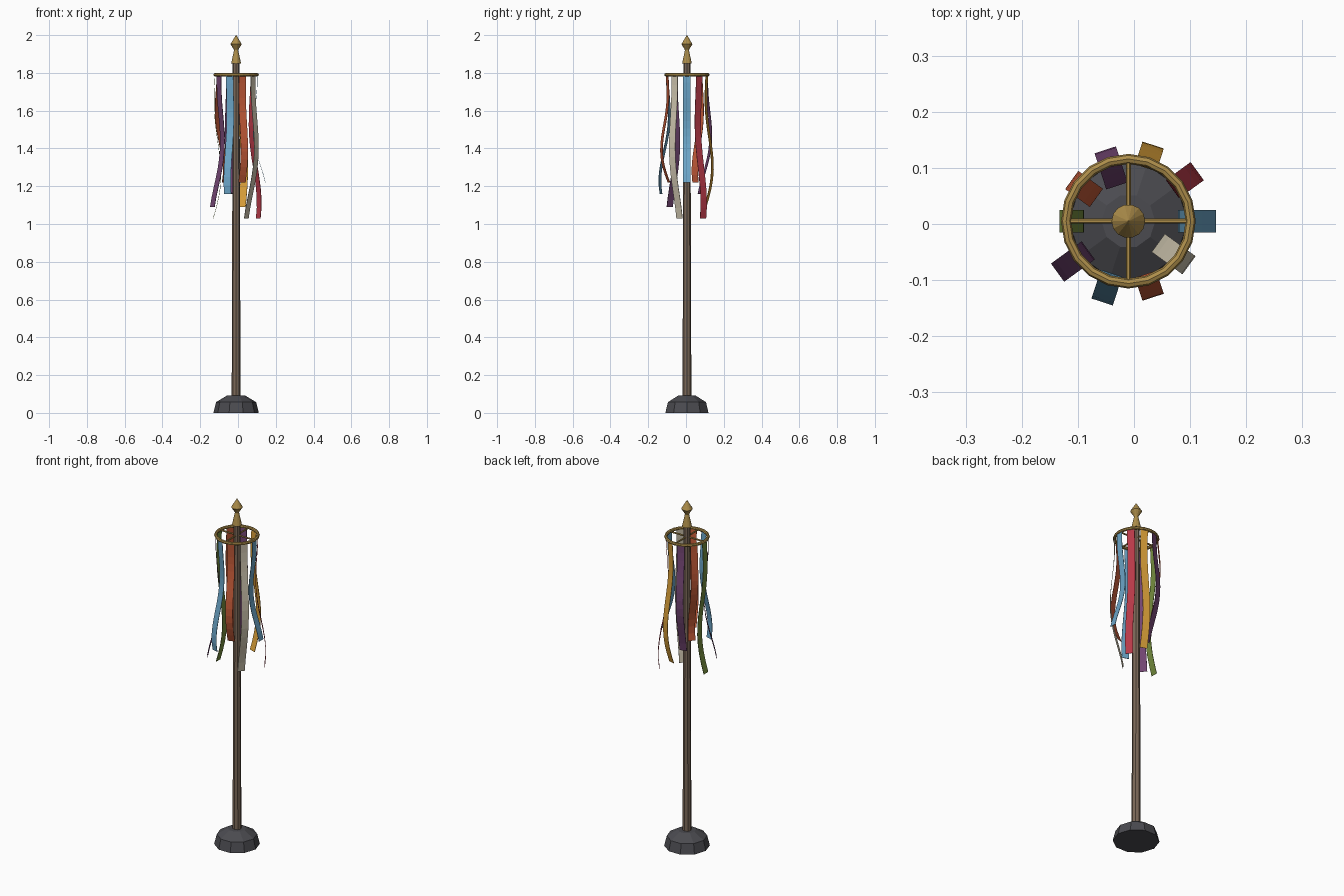
import bpy, bmesh, math
from math import cos, sin, pi, radians

if "Cube" in bpy.data.objects:
    bpy.data.objects.remove(bpy.data.objects["Cube"])

CX, CY = -0.01, 0.005      # pole axis
RING_R, RING_Z = 0.111, 1.79


def material(name, rgb):
    m = bpy.data.materials.new(name)
    m.use_nodes = True
    m.diffuse_color = (*rgb, 1)
    m.node_tree.nodes["Principled BSDF"].inputs["Base Color"].default_value = (*rgb, 1)
    return m


brass = material("brass", (0.42, 0.27, 0.07))
stone = material("dark_stone", (0.07, 0.07, 0.08))
wood = material("brown_wood", (0.20, 0.14, 0.098))
blue = material("sky_blue", (0.15, 0.38, 0.58))
red = material("crimson", (0.48, 0.042, 0.065))
yellow = material("golden_yellow", (0.68, 0.34, 0.04))
purple = material("plum", (0.17, 0.06, 0.17))
orange = material("rust_orange", (0.53, 0.10, 0.038))
green = material("olive_green", (0.18, 0.27, 0.05))
cream = material("cream", (0.62, 0.56, 0.43))


def make_object(name, bm, mat):
    bmesh.ops.recalc_face_normals(bm, faces=bm.faces)
    mesh = bpy.data.meshes.new(name)
    bm.to_mesh(mesh)
    bm.free()
    mesh.materials.append(mat)
    ob = bpy.data.objects.new(name, mesh)
    ob.location = (CX, CY, 0)
    bpy.context.collection.objects.link(ob)
    return ob


def turned(name, profile, sides, mat):
    """Stack of regular polygons through (radius, z) points, capped."""
    bm = bmesh.new()
    rows = [[bm.verts.new((r * cos(2 * pi * i / sides), r * sin(2 * pi * i / sides), z))
             for i in range(sides)] for r, z in profile]
    for a, b in zip(rows, rows[1:]):
        for i in range(sides):
            j = (i + 1) % sides
            bm.faces.new((a[i], a[j], b[j], b[i]))
    bm.faces.new(rows[0])
    bm.faces.new(rows[-1])
    return make_object(name, bm, mat)


# Stand, pole and finial
turned("base", [(0.12, 0), (0.106, 0.057), (0.048, 0.092)], 10, stone)
turned("pole", [(0.0235, 0.08), (0.018, 1.86)], 8, wood)
turned("finial", [(0.026, 1.85), (0.024, 1.86), (0.011, 1.92), (0.014, 1.927),
                  (0.03, 1.952), (0.001, 2.0)], 14, brass)

# Hoop
bm = bmesh.new()
SEG, TUBE, THICK = 20, 8, 0.009
loops = []
for i in range(SEG):
    a = 2 * pi * i / SEG
    loops.append([])
    for k in range(TUBE):
        t = 2 * pi * k / TUBE
        r = RING_R + THICK * cos(t)
        loops[i].append(bm.verts.new((r * cos(a), r * sin(a), RING_Z + THICK * sin(t))))
for i in range(SEG):
    a, b = loops[i], loops[(i + 1) % SEG]
    for k in range(TUBE):
        n = (k + 1) % TUBE
        bm.faces.new((a[k], b[k], b[n], a[n]))
make_object("hoop", bm, brass)

# Spokes joining hoop and pole
for i in range(4):
    bpy.ops.mesh.primitive_cylinder_add(vertices=6, radius=0.0045, depth=RING_R)
    spoke = bpy.context.object
    spoke.name = f"spoke_{i + 1}"
    a = i * pi / 2
    spoke.rotation_euler = (0, pi / 2, a)
    spoke.location = (CX + cos(a) * RING_R / 2, CY + sin(a) * RING_R / 2, RING_Z)
    spoke.data.materials.append(brass)


# Ribbons waving in and out, hung around the hoop
def ribbon(index, mat, bottom, steps=14, half=0.02):
    a = radians(36 * index)
    bm = bmesh.new()
    rows = []
    for s in range(steps + 1):
        t = s / steps
        r = RING_R + 0.046 * t * cos(5 * (t - 1) + 1.05 * index - 0.31)
        z = RING_Z + (bottom - RING_Z) * t
        rows.append([bm.verts.new((r * cos(a) - w * sin(a), r * sin(a) + w * cos(a), z))
                     for w in (-half, half)])
    for p, q in zip(rows, rows[1:]):
        bm.faces.new((p[0], p[1], q[1], q[0]))
    ob = make_object(f"ribbon_{index + 1}", bm, mat)
    solid = ob.modifiers.new("cloth_thickness", "SOLIDIFY")
    solid.thickness = 0.002
    solid.offset = 0


ENDS = (1.22, 1.03, 1.09, 1.16)
COLOURS = (blue, red, yellow, purple, orange, green, purple, blue, orange, cream)
for i, mat in enumerate(COLOURS):
    ribbon(i, mat, ENDS[i % 4])
